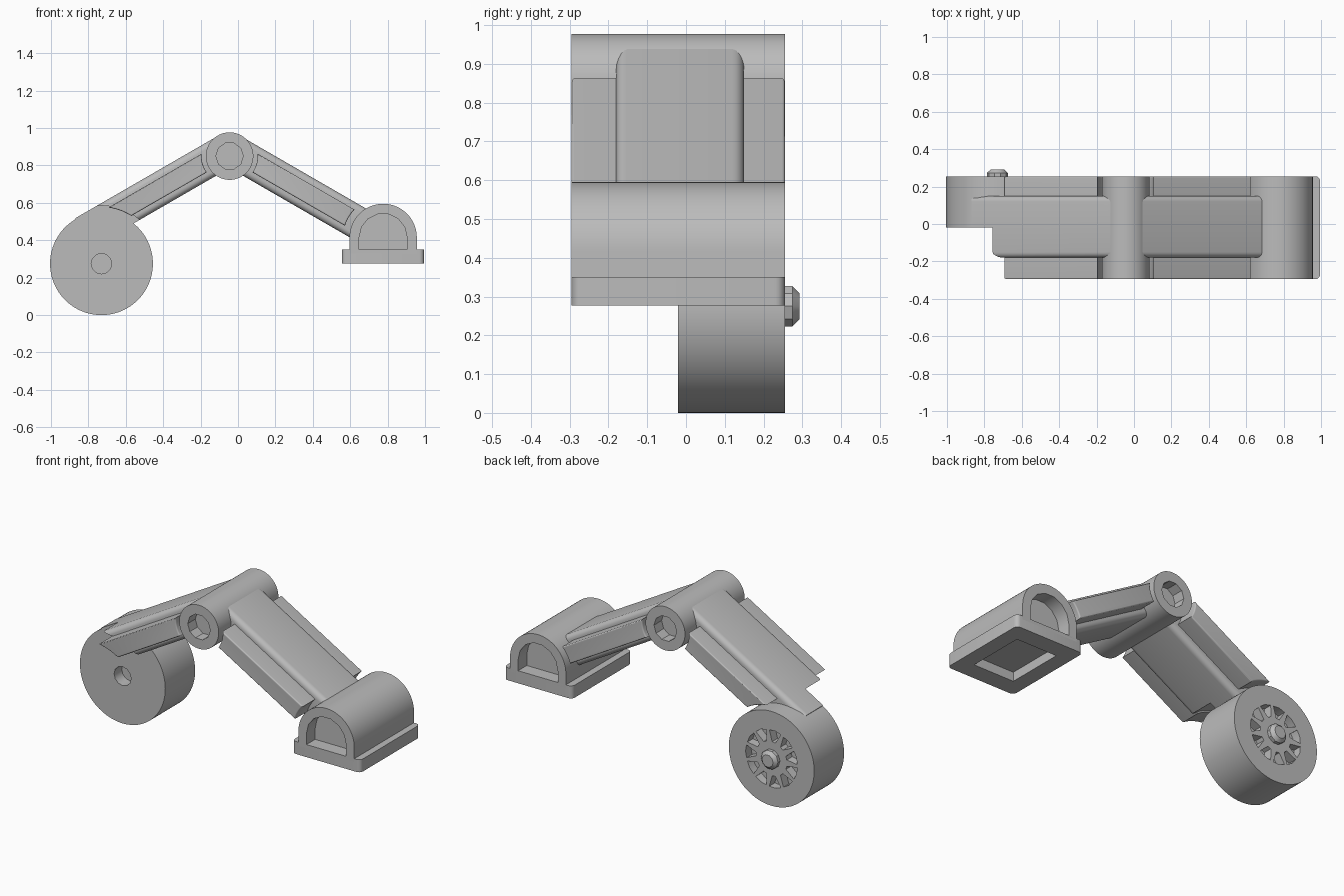
import bpy, bmesh
from math import sin, cos, pi, sqrt, radians

if "Cube" in bpy.data.objects:
    bpy.data.objects.remove(bpy.data.objects["Cube"])

grey = bpy.data.materials.new("plain grey")
grey.use_nodes = True
grey.diffuse_color = (0.5, 0.5, 0.5, 1)
grey.node_tree.nodes["Principled BSDF"].inputs["Base Color"].default_value = (0.5, 0.5, 0.5, 1)

# Shared layout: joint centres in x, z and the overall depth in y
KNEE, WHEEL, FOOT = (-0.045, 0.85), (-0.73, 0.275), (0.776, 0.415)
FRONT, BACK = -0.295, 0.255
WHEEL_FRONT, WHEEL_R = -0.02, 0.275


def prism(name, profile, y0, y1, bevel=0, pick=None, segments=5):
    """Extrude an x-z profile along y and round the edges chosen by pick."""
    bm = bmesh.new()
    face = bm.faces.new([bm.verts.new((x, y0, z)) for x, z in profile])
    grown = bmesh.ops.extrude_face_region(bm, geom=[face])["geom"]
    for v in grown:
        if isinstance(v, bmesh.types.BMVert):
            v.co.y = y1
    bmesh.ops.recalc_face_normals(bm, faces=bm.faces)
    if bevel:
        edges = [e for e in bm.edges if pick(e)]
        bmesh.ops.bevel(bm, geom=edges, offset=bevel, segments=segments,
                        profile=0.5, affect='EDGES', clamp_overlap=True)
    mesh = bpy.data.meshes.new(name)
    bm.to_mesh(mesh)
    bm.free()
    mesh.materials.append(grey)
    obj = bpy.data.objects.new(name, mesh)
    bpy.context.collection.objects.link(obj)
    return obj


def circle(centre, r, n=72, start=0.0):
    return [(centre[0] + r * cos(start + 2 * pi * i / n),
             centre[1] + r * sin(start + 2 * pi * i / n)) for i in range(n)]


def rect(x0, x1, z0, z1):
    return [(x0, z0), (x1, z0), (x1, z1), (x0, z1)]


def arch(centre, r, bottom, n):
    """Half circle standing on straight sides."""
    top = [(centre[0] + r * cos(pi * i / n), centre[1] + r * sin(pi * i / n)) for i in range(n + 1)]
    return top + [(centre[0] - r, bottom), (centre[0] + r, bottom)]


def activate(obj):
    bpy.ops.object.select_all(action='DESELECT')
    obj.select_set(True)
    bpy.context.view_layer.objects.active = obj


def cut(obj, *cutters):
    for c in cutters:
        c.hide_render = True
        mod = obj.modifiers.new("cut", 'BOOLEAN')
        mod.operation, mod.solver, mod.object = 'DIFFERENCE', 'EXACT', c
        activate(obj)
        bpy.ops.object.modifier_apply(modifier=mod.name)
        bpy.data.objects.remove(c)


def finish(obj):
    activate(obj)
    bpy.ops.object.shade_smooth_by_angle(angle=radians(32))


def both_ends(profile, depth):
    """Pocket cutters for the front and the back end."""
    return (prism("cutter", profile, FRONT - 0.1, FRONT + depth),
            prism("cutter", profile, BACK - depth, BACK + 0.1))


# Knee barrel with a pocket at each end
knee = prism("knee_barrel", circle(KNEE, 0.127), FRONT, BACK)
cut(knee, *both_ends(circle(KNEE, 0.073, 10), 0.07))
finish(knee)

# Foot barrel with an arched pocket at each end
foot = prism("foot_barrel", arch(FOOT, 0.18, 0.33, 36), FRONT, BACK)
cut(foot, *both_ends(arch(FOOT, 0.128, 0.35, 7), 0.08))
finish(foot)

# Foot plate with rounded upright corners and a hollow underneath
plate = prism("foot_plate", rect(0.556, 0.995, 0.277, 0.35), FRONT, BACK, 0.025,
              lambda e: abs(e.verts[0].co.z - e.verts[1].co.z) > 0.05)
cut(plate, prism("cutter", rect(0.645, 0.906, 0.2, 0.335), -0.19, 0.15))
finish(plate)


def arm_point(side, u, n):
    """Point u along the arm from the knee and n above its axis."""
    a, b = cos(pi / 6), sin(pi / 6)
    return (KNEE[0] + side * (u * a + n * b), KNEE[1] - u * b + n * a)


def arm(label, side, length, top, end_u, end_n, end_r):
    # Central beam with rounded long edges
    corners = [(0, -0.055), (length, -0.055), (length, top), (0, top)]
    beam = prism(label + "_beam", [arm_point(side, u, n) for u, n in corners], -0.18, 0.15, 0.03,
                 lambda e: abs(e.verts[0].co.y - e.verts[1].co.y) < 0.01
                 and (e.verts[0].co - e.verts[1].co).length > 0.5)
    # Side rails, ending in arcs concentric with the neighbouring barrels
    heights = [-0.014 + 0.1 * i / 8 for i in range(9)]
    near = [(sqrt(0.15 ** 2 - n * n), n) for n in heights]
    far = [(end_u - sqrt(end_r ** 2 - (n - end_n) ** 2), n) for n in heights]
    outline = [arm_point(side, u, n) for u, n in near + far[::-1]]
    for place, inner, outer in (("front", -0.17, FRONT), ("back", 0.14, BACK)):
        rail = prism(label + "_rail_" + place, outline, inner, outer, 0.03,
                     lambda e: all(abs(v.co.y - outer) < 1e-4 for v in e.verts))
        finish(rail)
    return beam


upper = arm("foot_arm", 1, 0.9, 0.122, 0.928, 0.033, 0.213)
finish(upper)

# Wheel arm is trimmed clear of the wheel in front of it
lower = arm("wheel_arm", -1, 0.88, 0.125, 0.881, -0.1525, 0.30)
cut(lower, prism("cutter", circle(WHEEL, 0.31), -0.5, WHEEL_FRONT))
finish(lower)

# Wheel with an axle hole in front and a ring of wedge pockets behind
wheel = prism("wheel", circle(WHEEL, WHEEL_R, 96), WHEEL_FRONT, BACK)
cut(wheel, prism("cutter", circle(WHEEL, 0.055, 12), -0.2, 0.05))
SPOKES = 11
for i in range(SPOKES):
    mid = 2 * pi * i / SPOKES
    wedge = [(WHEEL[0] + r * cos(mid + a), WHEEL[1] + r * sin(mid + a))
             for r, a in ((0.1, -0.1), (0.165, -0.23), (0.168, 0), (0.165, 0.23), (0.1, 0.1))]
    cut(wheel, prism("cutter", wedge, BACK - 0.05, BACK + 0.1))
finish(wheel)

# Axle bolt with a chamfered tip
bolt = prism("axle_bolt", circle(WHEEL, 0.055, 10), BACK - 0.01, 0.292, 0.018,
             lambda e: all(v.co.y > 0.28 for v in e.verts), segments=1)
finish(bolt)
